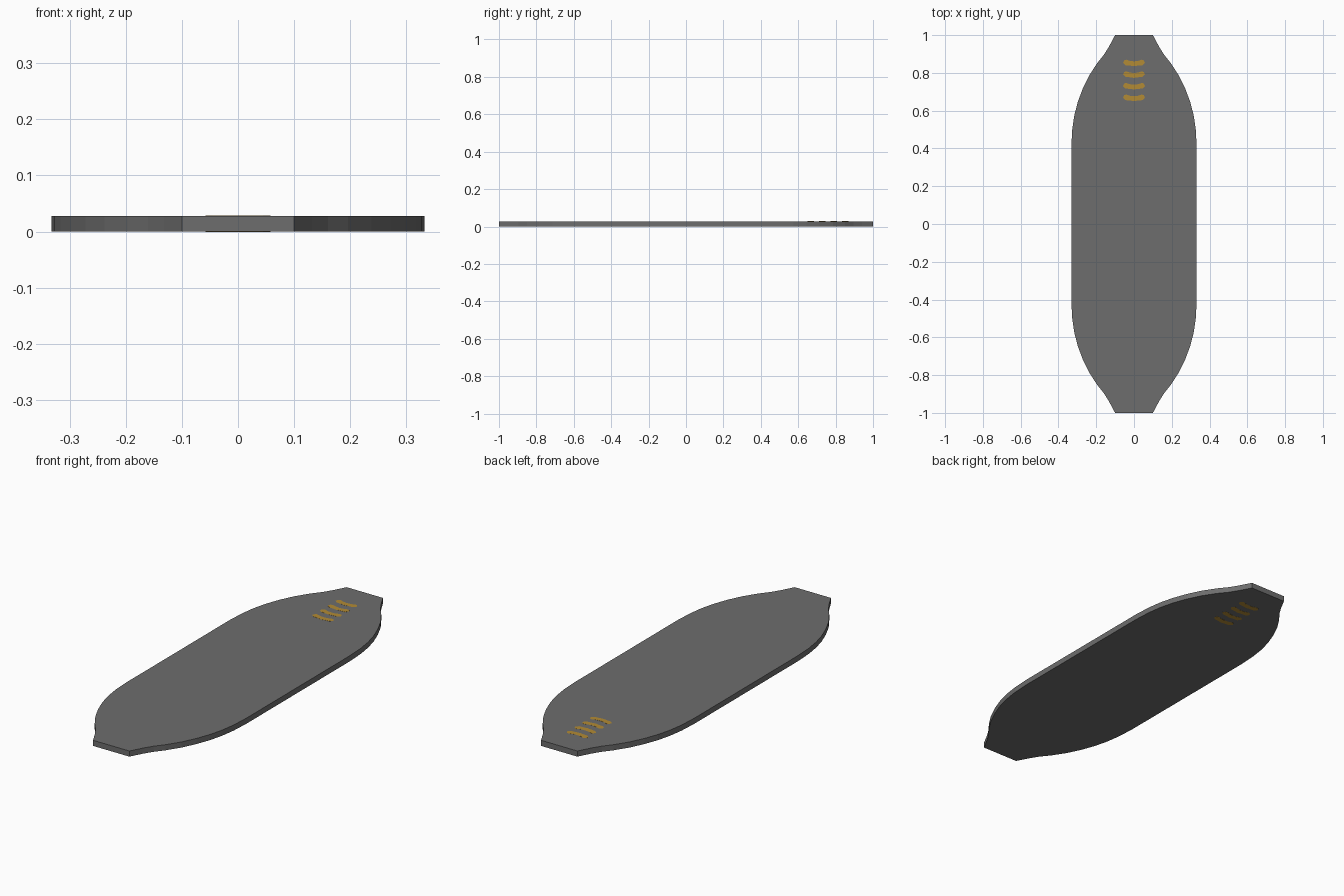
import bpy, bmesh, math

if "Cube" in bpy.data.objects:
    bpy.data.objects.remove(bpy.data.objects["Cube"])

T = 0.028  # board thickness


def material(name, color):
    m = bpy.data.materials.new(name)
    m.diffuse_color = (*color, 1)
    m.use_nodes = True
    m.node_tree.nodes["Principled BSDF"].inputs["Base Color"].default_value = m.diffuse_color
    return m


grey = material("dark grey", (0.155, 0.155, 0.155))
gold = material("gold", (0.45, 0.26, 0.035))


def slab(name, outlines, z0, z1, mat):
    """Extrude flat outlines between two heights."""
    bm = bmesh.new()
    for pts in outlines:
        low = [bm.verts.new((x, y, z0)) for x, y in pts]
        face = bm.faces.new(low)
        new = bmesh.ops.extrude_face_region(bm, geom=[face])["geom"]
        for v in new:
            if isinstance(v, bmesh.types.BMVert):
                v.co.z = z1
    bmesh.ops.recalc_face_normals(bm, faces=bm.faces)
    me = bpy.data.meshes.new(name)
    bm.to_mesh(me)
    bm.free()
    me.materials.append(mat)
    ob = bpy.data.objects.new(name, me)
    bpy.context.collection.objects.link(ob)
    return ob


# Board: one quarter of the outline, mirrored to all four corners
quarter = [(0.332, 0.41), (0.327, 0.50), (0.316, 0.575), (0.298, 0.645),
           (0.272, 0.715), (0.238, 0.785), (0.196, 0.85), (0.16, 0.895),
           (0.132, 0.94), (0.10, 1.0)]
half = quarter + [(-x, y) for x, y in reversed(quarter)]
slab("board", [half + [(-x, -y) for x, y in half]], 0, T, grey)


# Painted marks: four small winged bars on both faces of the board
def mark(cy):
    upper = [(0.0, 0.008), (0.02, 0.010), (0.042, 0.017), (0.052, 0.013)]
    lower = [(0.058, 0.0), (0.045, -0.013), (0.018, -0.015), (0.0, -0.018)]
    right = upper + lower
    left = [(-x, y) for x, y in reversed(right) if x > 0]
    return [(x, y + cy) for x, y in right + left]


marks = [mark(0.853 - 0.0615 * i) for i in range(4)]
slab("top_marks", marks, T - 0.001, T + 0.0004, gold)
slab("bottom_marks", marks, 0.0, 0.001, gold).location.z = -0.0004
